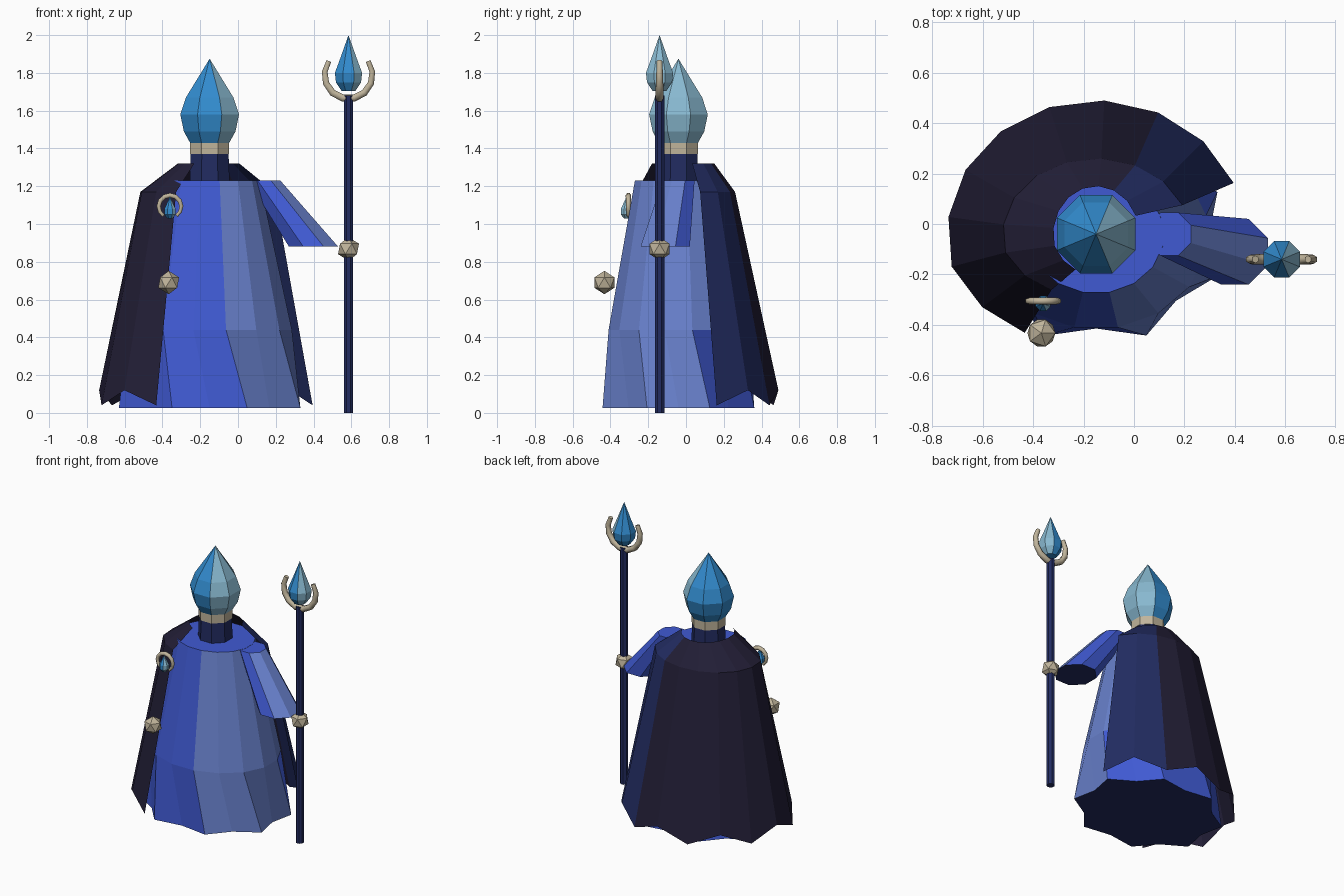
import bpy, bmesh
from math import sin, cos, pi, radians
from mathutils import Vector

cube = bpy.data.objects.get("Cube")
if cube:
    bpy.data.objects.remove(cube, do_unlink=True)


def material(name, r, g, b):
    m = bpy.data.materials.new(name)
    m.use_nodes = True
    m.diffuse_color = (r, g, b, 1)
    bsdf = m.node_tree.nodes["Principled BSDF"]
    bsdf.inputs["Base Color"].default_value = (r, g, b, 1)
    bsdf.inputs["Roughness"].default_value = 0.8
    return m


blue = material("robe_blue", .051, .102, .65)
pale = material("robe_pale_blue", .14, .22, .61)
dusk = material("cape_dark_purple", .016, .013, .037)
navy = material("navy", .016, .025, .12)
crystal = material("crystal_blue", .032, .26, .62)
frost = material("crystal_pale", .25, .49, .64)
bone = material("bone_trim", .53, .46, .33)

CX, CY = -0.15, -0.04           # axis of the figure
SX, SY = 0.585, -0.14           # axis of the staff


def finish(name, bm, mats, rule=None):
    bm.normal_update()
    if rule:
        for f in bm.faces:
            f.material_index = rule(f)
    me = bpy.data.meshes.new(name)
    bm.to_mesh(me)
    bm.free()
    for m in mats:
        me.materials.append(m)
    ob = bpy.data.objects.new(name, me)
    bpy.context.collection.objects.link(ob)
    return ob


def loft(name, rings, mats, rule=None, closed=True):
    """Skin a stack of rings; closed rings are capped at both ends."""
    bm = bmesh.new()
    vs = [[bm.verts.new(p) for p in ring] for ring in rings]
    n = len(vs[0])
    for lo, hi in zip(vs, vs[1:]):
        for i in range(n if closed else n - 1):
            j = (i + 1) % n
            bm.faces.new((lo[i], lo[j], hi[j], hi[i]))
    if closed:
        bm.faces.new(vs[0])
        bm.faces.new(vs[-1])
        bmesh.ops.remove_doubles(bm, verts=bm.verts, dist=0.0005)
        bmesh.ops.recalc_face_normals(bm, faces=bm.faces)
    return finish(name, bm, mats, rule)


def ring(x, y, z, rx, ry=None, n=8, turn=0.5):
    ry = rx if ry is None else ry
    steps = [2 * pi * (i + turn) / n for i in range(n)]
    return [(x + rx * sin(a), y - ry * cos(a), z) for a in steps]


def lathe(name, x, y, profile, mats, rule=None):
    return loft(name, [ring(x, y, z, r) for z, r in profile], mats, rule)


def facing(direction, limit):
    d = Vector(direction).normalized()

    def rule(f):
        if f.normal.z < -0.95:
            return 2
        return 1 if f.normal.z < 0.95 and f.normal.xy.normalized().dot(d.xy) > limit else 0
    return rule


robe_rule = facing((.9, -.42, 0), .58)
gem_rule = facing((.97, -.26, 0), .48)
gem_mats = (crystal, frost, crystal)

# Robe with a fluted hem
hem = ring(CX, CY, .025, .52, .435, 16, 0)
for i in range(0, 16, 2):
    x, y, z = hem[i]
    hem[i] = (CX + (x - CX) * .86, CY + (y - CY) * .86, z)
loft("robe", [hem, ring(CX, CY, .44, .444, .377, 16, -.5),
              ring(CX, CY, 1.23, .27, .235, 16, -.5)],
     (blue, pale, navy), robe_rule)

# Sleeve reaching to the staff
loft("left_sleeve", [ring(.40, -.11, .88, .141), ring(.14, -.04, 1.229, .092)],
     (blue, pale, navy), robe_rule)

# Neck, collar and flame-shaped head
lathe("neck", CX, CY, [(1.2, .115), (1.38, .108)], (navy,))
lathe("collar", CX, CY, [(1.37, .112), (1.43, .112)], (bone,))
lathe("head", CX, CY, [(1.43, .112), (1.49, .148), (1.58, .168),
                       (1.67, .136), (1.875, .0001)], gem_mats, gem_rule)

# Open cape with a zigzag hem
COUNT = 11


def cape_ring(z, rx, ry, zigzag=0):
    pts = []
    for i in range(COUNT):
        a = radians(22.5 + i * 21.45)
        k = {COUNT - 1: .88, COUNT - 2: .94}.get(i, 1)
        pts.append((CX + k * rx * cos(a), CY + k * ry * sin(a), z + zigzag * (i % 2)))
    return pts


def cape_rule(f):
    c = f.calc_center_median()
    return 1 if c.x > (.1 if c.z < 1.2 else -.08) and c.y > 0 else 0


loft("cape", [cape_ring(.04, .59, .53, .08), cape_ring(1.17, .37, .30),
              cape_ring(1.32, .17, .19)], (dusk, navy), cape_rule, closed=False)


# Tubular crescents
def crescent(name, x, y, z, radius, thick, start, end, segs):
    cu = bpy.data.curves.new(name, 'CURVE')
    cu.dimensions = '3D'
    cu.bevel_depth = thick
    cu.bevel_resolution = 1
    cu.use_fill_caps = True
    sp = cu.splines.new('POLY')
    sp.points.add(segs)
    for i, p in enumerate(sp.points):
        t = i / segs
        a = radians(start + (end - start) * t)
        p.co = (x + radius * cos(a), y, z + radius * sin(a), 1)
        p.radius = .75 + .35 * sin(pi * t)
    cu.materials.append(bone)
    ob = bpy.data.objects.new(name, cu)
    bpy.context.collection.objects.link(ob)


def ball(name, x, y, z, r):
    bm = bmesh.new()
    bmesh.ops.create_icosphere(bm, subdivisions=1, radius=r)
    bmesh.ops.translate(bm, verts=bm.verts, vec=(x, y, z))
    finish(name, bm, (bone,))


# Staff with crescent and crystal
lathe("staff_shaft", SX, SY, [(0, .027), (1.68, .027)], (navy,))
crescent("staff_crescent", SX, SY, 1.79, .127, .02, 145, 395, 9)
lathe("staff_crystal", SX, SY, [(1.705, .04), (1.75, .072), (1.80, .078),
                                (1.87, .05), (2.0, .0001)], gem_mats, gem_rule)

# Hands
ball("left_hand", SX, SY, .868, .062)
ball("right_hand", -.367, -.432, .69, .062)

# Cape brooch
crescent("brooch_ring", -.36, -.305, 1.092, .06, .013, -55, 235, 10)
lathe("brooch_crystal", -.36, -.315, [(1.03, .015), (1.05, .032), (1.08, .032),
                                      (1.145, .0001)], gem_mats, gem_rule)
